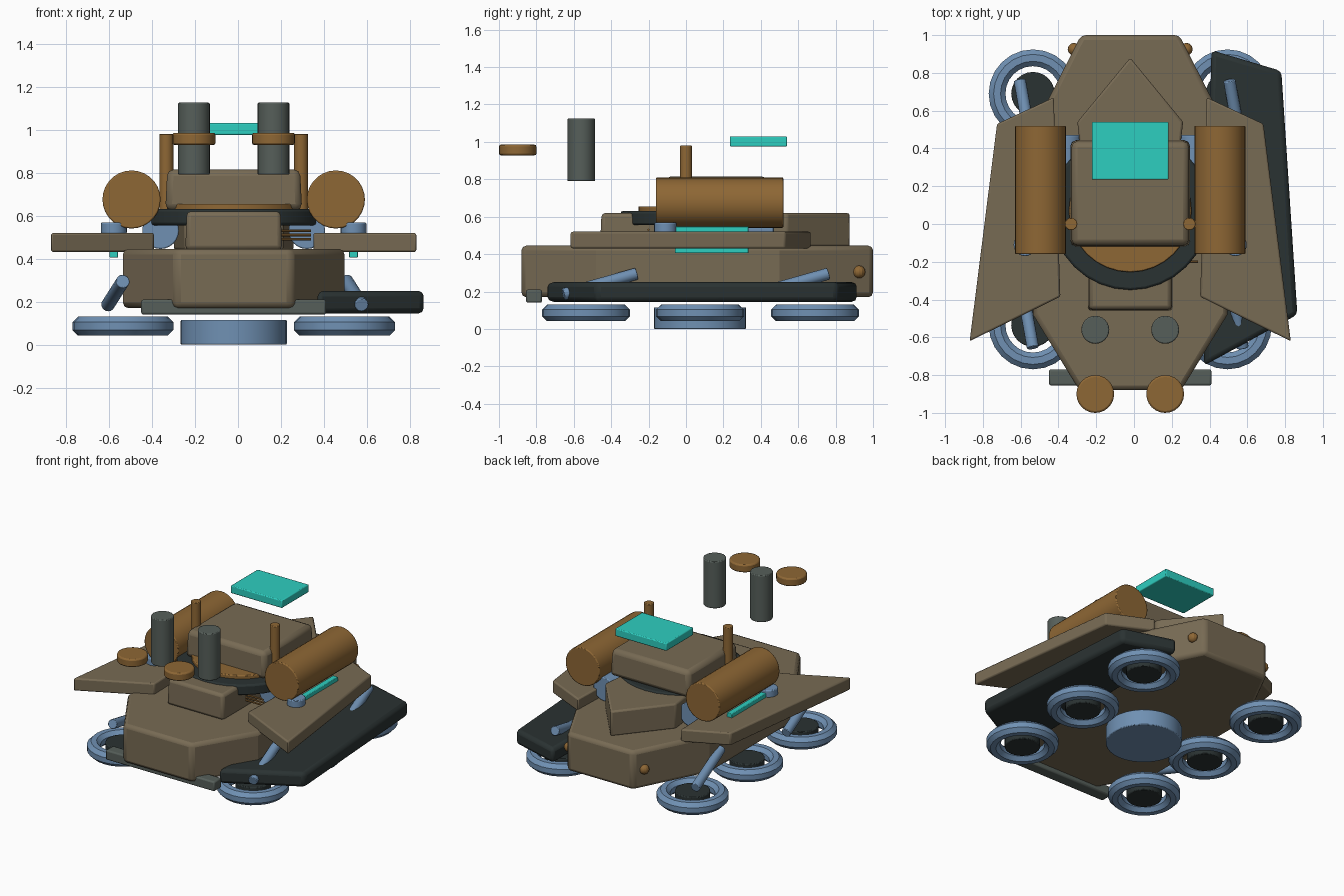
import bpy, bmesh, math
from mathutils import Vector

if "Cube" in bpy.data.objects:
    bpy.data.objects.remove(bpy.data.objects["Cube"])

CX = -0.02  # centre line of the vehicle body


def mat(name, rgb):
    m = bpy.data.materials.new(name)
    m.diffuse_color = (*rgb, 1)
    m.use_nodes = True
    m.node_tree.nodes["Principled BSDF"].inputs["Base Color"].default_value = m.diffuse_color
    return m


BROWN = mat("armour brown", (0.185, 0.145, 0.088))
BRONZE = mat("bronze", (0.27, 0.135, 0.035))
TEAL = mat("glowing teal", (0.027, 0.62, 0.53))
BLUE = mat("steel blue", (0.16, 0.28, 0.45))
DARK = mat("dark plate", (0.023, 0.032, 0.032))
GREY = mat("metal grey", (0.093, 0.114, 0.102))


def finish(bm, name, material, bevel=0.0, segs=2):
    bmesh.ops.recalc_face_normals(bm, faces=bm.faces)
    me = bpy.data.meshes.new(name)
    bm.to_mesh(me)
    bm.free()
    me.materials.append(material)
    ob = bpy.data.objects.new(name, me)
    bpy.context.collection.objects.link(ob)
    bpy.ops.object.select_all(action='DESELECT')
    ob.select_set(True)
    bpy.context.view_layer.objects.active = ob
    bpy.ops.object.shade_smooth_by_angle(angle=math.radians(25))
    if bevel:
        b = ob.modifiers.new("bevel", 'BEVEL')
        b.width, b.segments, b.limit_method = bevel, segs, 'ANGLE'
        b.angle_limit = math.radians(32)
    return ob


def prism(name, pts, z0, z1, material, bevel=0.012, top=1.0):
    """Extrude a plan outline from z0 to z1, optionally tapering the top."""
    bm = bmesh.new()
    c = sum((Vector(p) for p in pts), Vector((0, 0))) / len(pts)
    lo = [bm.verts.new((x, y, z0)) for x, y in pts]
    hi = [bm.verts.new((c.x + (x - c.x) * top, c.y + (y - c.y) * top, z1)) for x, y in pts]
    n = len(pts)
    bm.faces.new(lo)
    bm.faces.new(hi)
    for i in range(n):
        bm.faces.new((lo[i], lo[(i + 1) % n], hi[(i + 1) % n], hi[i]))
    return finish(bm, name, material, bevel)


def box(name, x0, x1, y0, y1, z0, z1, material, bevel=0.012, top=1.0):
    return prism(name, [(x0, y0), (x1, y0), (x1, y1), (x0, y1)], z0, z1, material, bevel, top)


def rod(name, a, b, r, material, n=24, bevel=0.006):
    """Cylinder between two points."""
    a, b = Vector(a), Vector(b)
    bm = bmesh.new()
    bmesh.ops.create_cone(bm, cap_ends=True, segments=n, radius1=r, radius2=r, depth=(b - a).length)
    ob = finish(bm, name, material, bevel)
    ob.rotation_euler = (b - a).to_track_quat('Z', 'Y').to_euler()
    ob.location = (a + b) / 2
    return ob


def ring(name, x, y, z, R, r, material, n=24, k=8):
    bm = bmesh.new()
    rows = [[bm.verts.new(((R + r * math.cos(v)) * math.cos(u), (R + r * math.cos(v)) * math.sin(u), r * math.sin(v)))
             for v in (math.tau * (j + .5) / k for j in range(k))]
            for u in (math.tau * i / n for i in range(n))]
    for i in range(n):
        for j in range(k):
            p, q = rows[i], rows[(i + 1) % n]
            bm.faces.new((p[j], q[j], q[(j + 1) % k], p[(j + 1) % k]))
    ob = finish(bm, name, material)
    ob.location = (x, y, z)
    return ob


# Octagonal hull
half = [(0.27, -0.88), (0.515, -0.48), (0.515, 0.5), (0.26, 1.0)]
prism("hull", [(CX + x, y) for x, y in half] + [(CX - x, y) for x, y in reversed(half)],
      0.17, 0.445, BROWN, 0.025)

# Upper deck blocks under and around the turret
box("front_deck", CX - 0.225, CX + 0.225, -0.46, 0.1, 0.44, 0.62, BROWN, 0.02, 0.97)
prism("rear_wedge", [(CX, 0.88), (CX + 0.28, 0.54), (CX + 0.23, 0.1), (CX - 0.23, 0.1), (CX - 0.28, 0.54)],
      0.44, 0.62, BROWN, 0.012)

# Turret: dark base, bronze ring, cabin
rod("turret_base", (CX, 0.07, 0.555), (CX, 0.07, 0.63), 0.42, DARK, 32, 0.012)
rod("turret_ring", (CX, 0.07, 0.62), (CX, 0.07, 0.655), 0.325, BRONZE, 32)
box("turret_cabin", CX - 0.318, CX + 0.318, -0.12, 0.445, 0.625, 0.815, BROWN, 0.03, 0.97)

# Loose dark skirt, right side only
prism("side_skirt", [(0.41, 0.92), (0.78, 0.81), (0.865, -0.48), (0.37, -0.75)], 0.145, 0.25, DARK, 0.025)

# Front bumper bar
box("front_bumper", CX - 0.43, CX + 0.43, -0.855, -0.77, 0.14, 0.21, GREY, 0.01)

# Belly disc
rod("belly_disc", (CX, 0.075, 0), (CX, 0.075, 0.115), 0.247, BLUE, 32)

# Mirrored pairs
for s, side in ((-1, "left"), (1, "right")):
    def X(v):
        return CX + s * v

    # Hover rings with dark hubs
    for y, row in ((-0.535, "front"), (0.075, "middle"), (0.69, "rear")):
        ring(f"{row}_{side}_hover_ring", X(0.515), y, 0.086, 0.19, 0.048, BLUE)
        rod(f"{row}_{side}_hub", (X(0.515), y, 0.05), (X(0.515), y, 0.125), 0.115, DARK)

    # Slanted struts, turned half way round from one side to the other
    for y, row in ((-0.46, "front"), (0.565, "rear")):
        rod(f"{row}_{side}_strut", (s * 0.59 - 0.015, y - s * 0.195, 0.185),
            (s * 0.52 - 0.015, y + s * 0.195, 0.295), 0.032, BLUE, 16, 0.004)

    # Side wings
    prism(f"{side}_wing", [(X(0.405), 0.67), (X(0.705), 0.53), (X(0.85), -0.62), (X(0.37), -0.385)],
          0.43, 0.52, BROWN, 0.01)

    # Long tanks with the glow bar and disc beneath
    rod(f"{side}_tank", (X(0.475), -0.16, 0.675), (X(0.475), 0.52, 0.675), 0.135, BRONZE, 28)
    box(f"{side}_glow_bar", X(0.557) - 0.02, X(0.557) + 0.02, -0.06, 0.335, 0.405, 0.548, TEAL, 0.004)
    rod(f"{side}_wing_disc", (X(0.557), -0.11, 0.515), (X(0.557), -0.11, 0.568), 0.06, BLUE)

    # Inner thruster tubes
    rod(f"{side}_thruster", (X(0.34), -0.1, 0.53), (X(0.34), 0.47, 0.53), 0.085, BLUE)

    # Masts, floating stacks and caps
    rod(f"{side}_mast", (X(0.313), 0, 0.6), (X(0.313), 0, 0.98), 0.033, BRONZE, 16, 0.004)
    rod(f"{side}_stack", (X(0.185), -0.56, 0.79), (X(0.185), -0.56, 1.125), 0.074, GREY)
    rod(f"{side}_cap", (X(0.185), -0.9, 0.928), (X(0.185), -0.9, 0.985), 0.1, BRONZE, 24, 0.01)

    # Rear bolts
    bm = bmesh.new()
    bmesh.ops.create_uvsphere(bm, u_segments=12, v_segments=8, radius=0.034)
    bolt = finish(bm, f"{side}_rear_bolt", BRONZE)
    bolt.location = (X(0.297), 0.925, 0.305)

# Floating roof panel
box("roof_panel", CX - 0.203, CX + 0.203, 0.235, 0.54, 0.975, 1.03, TEAL, 0.006)

# Three fine bronze rods beside the front deck
for i in range(3):
    z = 0.49 + i * 0.02
    rod(f"side_rod_{i + 1}", (0.2, -0.2, z), (0.34, -0.2, z), 0.006, BRONZE, 8, 0)
